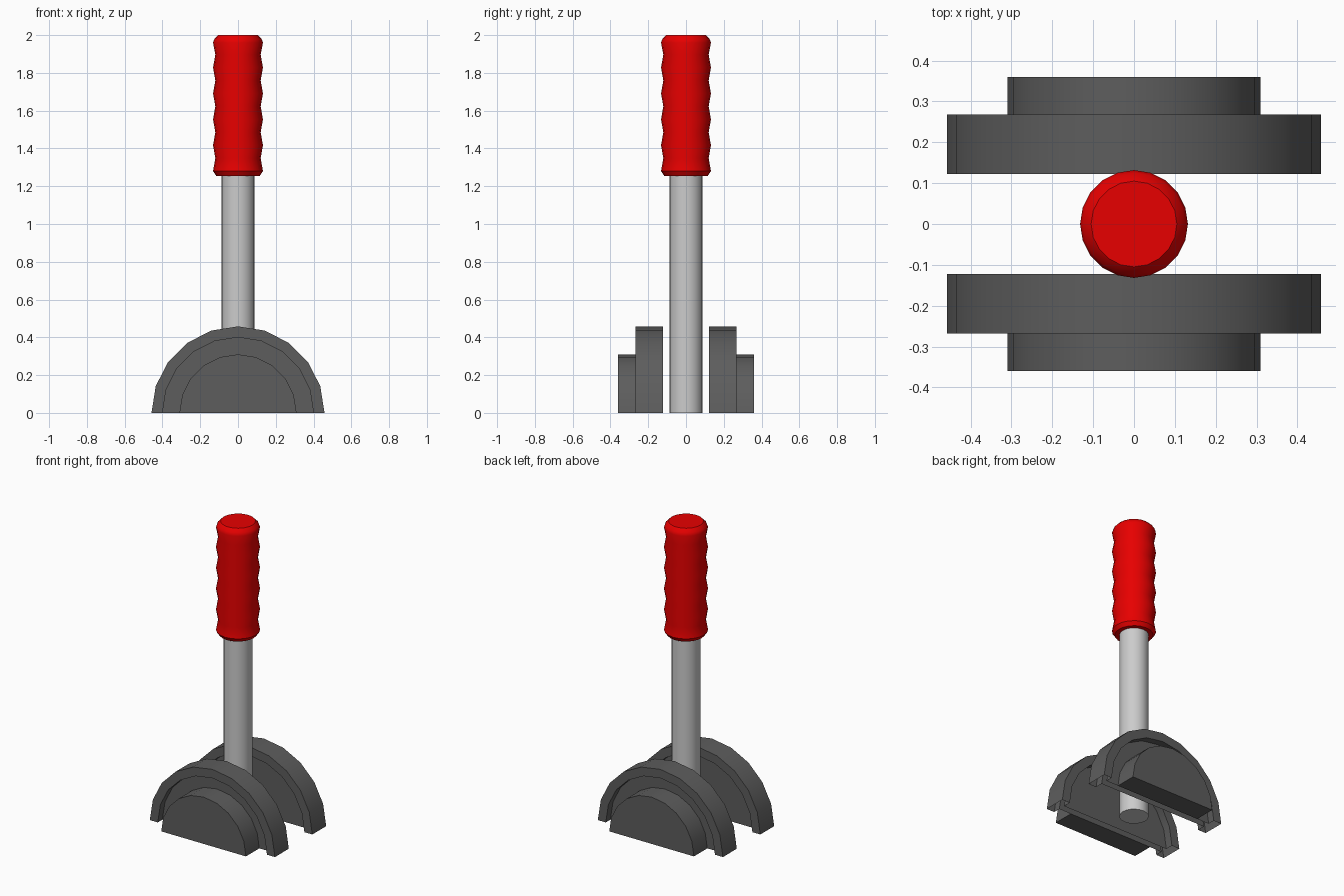
import bpy, bmesh, math

if "Cube" in bpy.data.objects:
    bpy.data.objects.remove(bpy.data.objects["Cube"])

def material(name, rgb):
    m = bpy.data.materials.new(name)
    m.diffuse_color = (*rgb, 1)
    m.use_nodes = True
    m.node_tree.nodes["Principled BSDF"].inputs["Base Color"].default_value = m.diffuse_color
    return m

red = material("red_rubber", (0.8, 0.0, 0.0))
steel = material("steel", (0.58, 0.58, 0.58))
dark = material("dark_metal", (0.11, 0.11, 0.11))

def lathe(name, profile, mat, axis="Z", arc=360, steps=20, cap=True):
    """Spin a closed-to-axis (radius, height) profile; half arcs may get a flat cap."""
    bm = bmesh.new()
    if axis == "Z":
        vs = [bm.verts.new((r, 0, h)) for r, h in profile]
        spin = (0, 0, 1)
    else:
        vs = [bm.verts.new((r, h, 0)) for r, h in profile]
        spin = (0, -1, 0)
    edges = [bm.edges.new(p) for p in zip(vs, vs[1:])]
    bmesh.ops.spin(bm, geom=vs + edges, cent=(0, 0, 0), axis=spin,
                   angle=math.radians(arc), steps=steps)
    bmesh.ops.remove_doubles(bm, verts=bm.verts, dist=1e-4)
    if arc < 360 and cap:
        bmesh.ops.holes_fill(bm, edges=[e for e in bm.edges if e.is_boundary], sides=0)
    bmesh.ops.recalc_face_normals(bm, faces=bm.faces)
    me = bpy.data.meshes.new(name)
    bm.to_mesh(me)
    bm.free()
    me.materials.append(mat)
    ob = bpy.data.objects.new(name, me)
    bpy.context.collection.objects.link(ob)
    bpy.ops.object.select_all(action="DESELECT")
    ob.select_set(True)
    bpy.context.view_layer.objects.active = ob
    bpy.ops.object.shade_smooth_by_angle(angle=math.radians(40))
    return ob

# Lever rod
lathe("lever_rod", [(0, 0), (0.088, 0), (0.088, 1.3), (0, 1.3)], steel)

# Wavy rubber grip
waves = []
for i in range(10):
    waves.append((0.132 if i % 2 == 0 else 0.12, 1.28 + i * 0.0685))
lathe("grip", [(0, 1.255), (0.115, 1.255)] + waves
      + [(0.132, 1.96), (0.125, 1.98), (0.105, 2.0), (0, 2.0)], red)

# Half-round side plates: open-bottomed rim with recessed web, and a solid outer hub
for side, label in ((-1, "front"), (1, "back")):
    plate = [(0, 0.175), (0.40, 0.175), (0.40, 0.123), (0.458, 0.123), (0.458, 0.268),
             (0.40, 0.268), (0.40, 0.22), (0, 0.22)]
    hub = [(0, 0.22), (0.31, 0.22), (0.31, 0.36), (0, 0.36)]
    lathe(label + "_side_plate", [(r, side * y) for r, y in plate], dark,
          axis="Y", arc=180, steps=10, cap=False)
    lathe(label + "_hub", [(r, side * y) for r, y in hub], dark,
          axis="Y", arc=180, steps=10)
